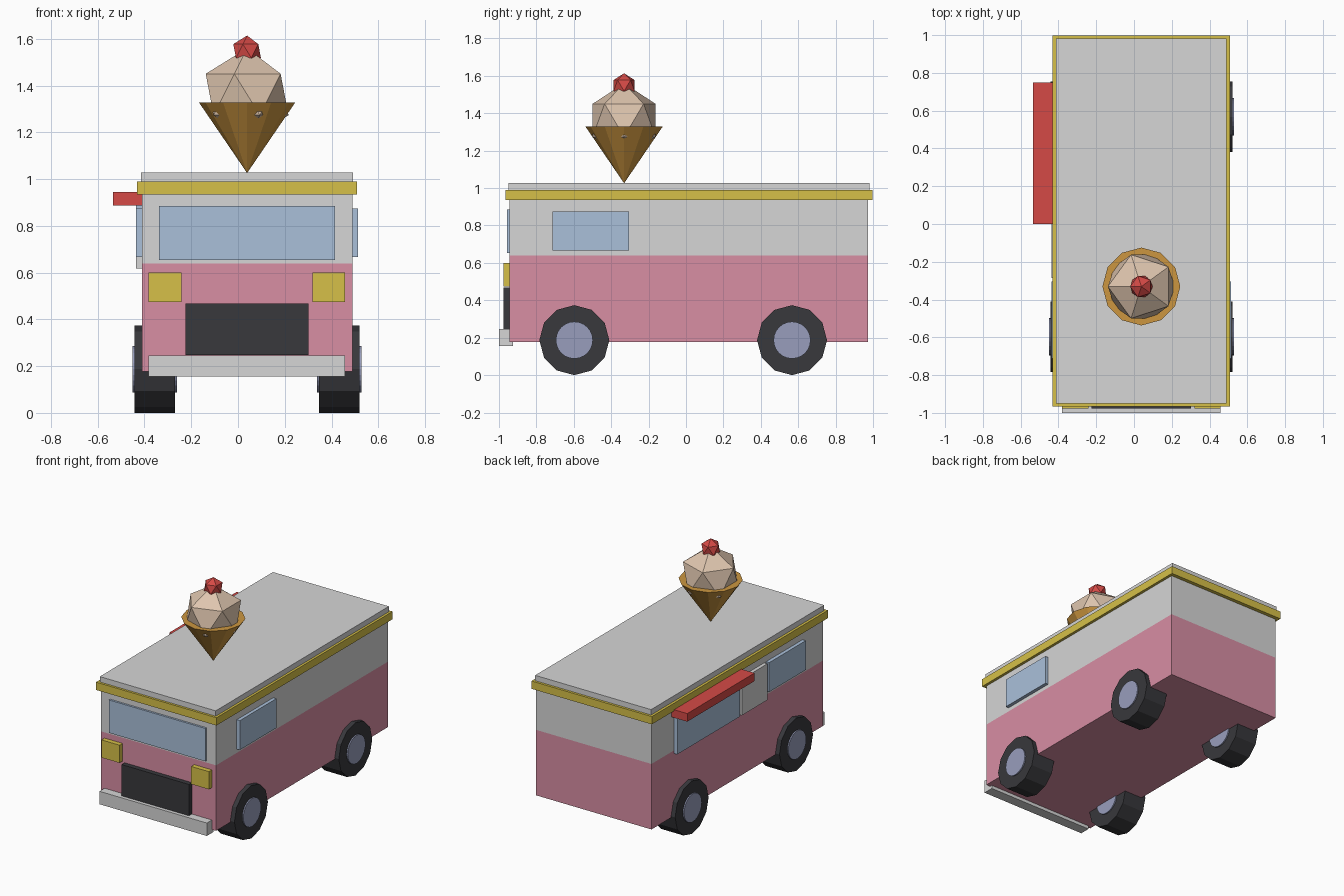
import bpy, bmesh, math
from mathutils import Matrix

if "Cube" in bpy.data.objects:
    bpy.data.objects.remove(bpy.data.objects["Cube"])


def material(name, r, g, b):
    lin = [((c / 255 + 0.055) / 1.055) ** 2.4 for c in (r, g, b)]
    m = bpy.data.materials.new(name)
    m.diffuse_color = (*lin, 1)
    m.use_nodes = True
    m.node_tree.nodes["Principled BSDF"].inputs["Base Color"].default_value = m.diffuse_color
    return m


GREY = material("light_grey", 214, 214, 214)
PINK = material("pink", 216, 142, 164)
YELLOW = material("yellow", 214, 192, 72)
GLASS = material("window_blue", 170, 192, 218)
BLACK = material("tyre_black", 56, 56, 60)
HUB = material("hub_blue_grey", 152, 158, 188)
RED = material("red", 213, 74, 70)
CREAM = material("ice_cream", 222, 197, 174)
WAFER = material("wafer_brown", 204, 150, 64)

CX = 0.039  # centre line of the van


def finish(name, bm, *mats):
    me = bpy.data.meshes.new(name)
    bm.to_mesh(me)
    bm.free()
    for m in mats:
        me.materials.append(m)
    ob = bpy.data.objects.new(name, me)
    bpy.context.collection.objects.link(ob)
    return ob


def box_mesh(x, y, z):
    bm = bmesh.new()
    centre = [(a + b) / 2 for a, b in (x, y, z)]
    size = [b - a for a, b in (x, y, z)]
    bmesh.ops.create_cube(bm, size=1, matrix=Matrix.Translation(centre) @ Matrix.Diagonal((*size, 1)))
    return bm


def box(name, mat, x, y, z):
    return finish(name, box_mesh(x, y, z), mat)


def disc(name, mat, sides, radius, width, loc):
    bm = bmesh.new()
    bmesh.ops.create_cone(bm, cap_ends=True, segments=sides, radius1=radius, radius2=radius, depth=width,
                          matrix=Matrix.Translation(loc) @ Matrix.Rotation(math.pi / 2, 4, 'Y'))
    return finish(name, bm, mat)


def ball(name, mat, radius, loc):
    bm = bmesh.new()
    bmesh.ops.create_icosphere(bm, subdivisions=1, radius=radius,
                               matrix=Matrix.Translation(loc) @ Matrix.Rotation(math.pi, 4, 'Z'))
    return finish(name, bm, mat)


# Body: one box cut at the paint line, pink below and grey above
bm = box_mesh((-0.411, 0.489), (-0.943, 0.972), (0.178, 0.96))
bmesh.ops.bisect_plane(bm, geom=bm.verts[:] + bm.edges[:] + bm.faces[:],
                       plane_co=(0, 0, 0.64), plane_no=(0, 0, 1))
for f in bm.faces:
    f.material_index = 0 if f.calc_center_median().z < 0.64 else 1
finish("body", bm, PINK, GREY)

# Roof and trim band
box("roof_trim", YELLOW, (-0.432, 0.508), (-0.966, 0.998), (0.935, 0.99))
box("roof", GREY, (-0.414, 0.491), (-0.95, 0.981), (0.96, 1.028))

# Front details
box("windshield", GLASS, (-0.338, 0.415), (-0.957, -0.93), (0.654, 0.886))
box("grille", BLACK, (-0.224, 0.301), (-0.977, -0.93), (0.247, 0.468))
box("bumper", GREY, (-0.382, 0.457), (-1.0, -0.925), (0.155, 0.246))
for side, x in (("left", (-0.382, -0.241)), ("right", (0.319, 0.457))):
    box(side + "_headlight", YELLOW, x, (-0.977, -0.93), (0.475, 0.6))

# Side windows, serving hatch and awning
box("right_window", GLASS, (0.47, 0.513), (-0.713, -0.305), (0.667, 0.874))
box("left_window", GLASS, (-0.436, -0.39), (-0.713, -0.305), (0.667, 0.874))
box("serving_window", GLASS, (-0.436, -0.39), (0.02, 0.72), (0.618, 0.89))
box("hatch_panel", GREY, (-0.436, -0.39), (-0.285, 0.0), (0.618, 0.874))
box("awning", RED, (-0.535, -0.40), (0.0, 0.75), (0.887, 0.944))

# Wheels
for end, y in (("front", -0.597), ("rear", 0.567)):
    for side, s in (("left", -1), ("right", 1)):
        loc = (CX + s * 0.395, y, 0.187)
        disc(f"{end}_{side}_tyre", BLACK, 12, 0.187, 0.173, loc)
        disc(f"{end}_{side}_hub", HUB, 24, 0.099, 0.19, loc)

# Rooftop ice cream
CY = -0.331
bm = bmesh.new()
bmesh.ops.create_cone(bm, cap_ends=True, segments=12, radius1=0, radius2=0.206, depth=0.302,
                      matrix=Matrix.Translation((CX, CY, 1.177)))
bmesh.ops.remove_doubles(bm, verts=bm.verts, dist=1e-5)
finish("wafer_cone", bm, WAFER)
ball("ice_cream_scoop", CREAM, 0.198, (CX, CY, 1.362))
ball("cherry", RED, 0.066, (CX, CY, 1.548))
